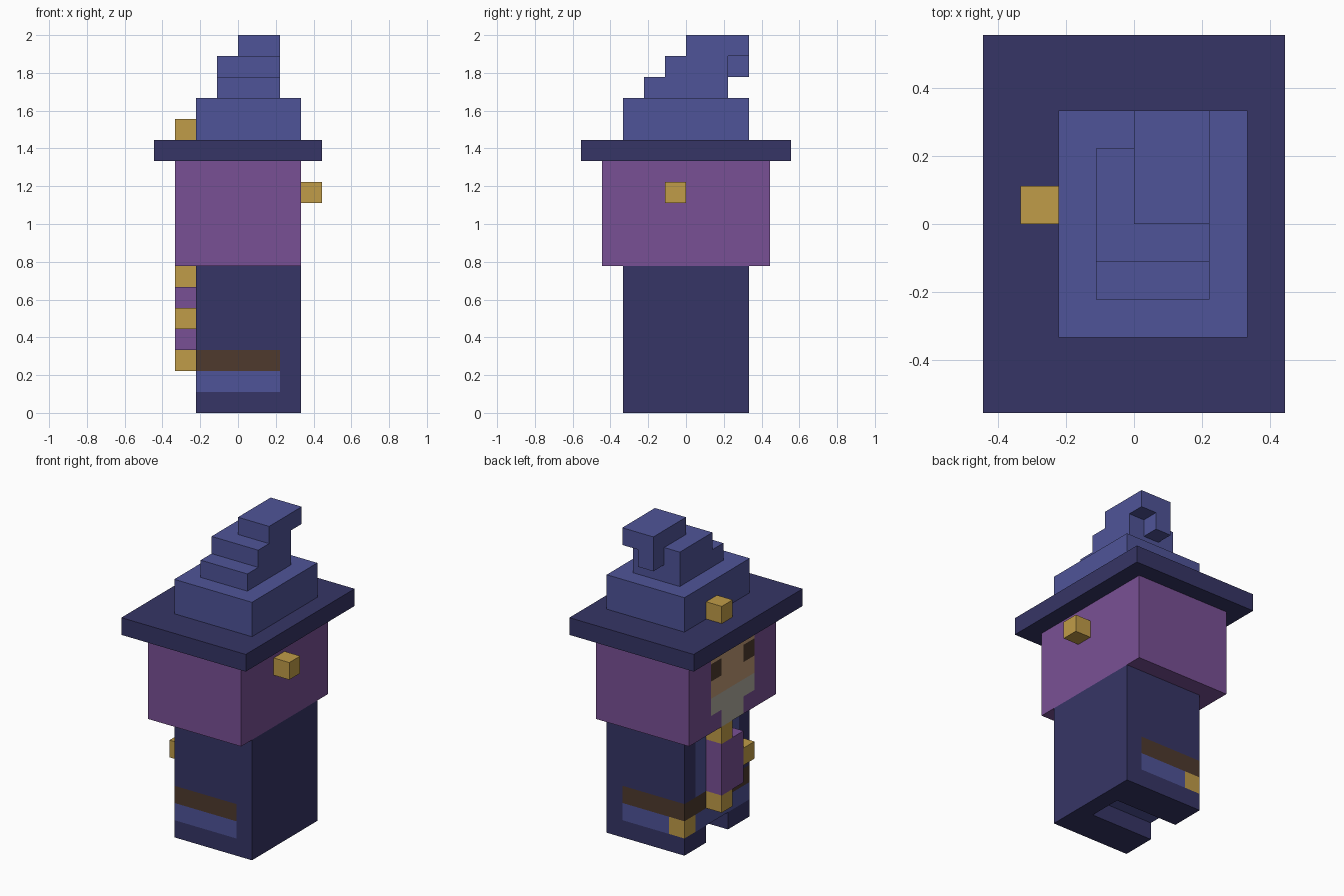
import bpy
import bmesh
from mathutils import Vector

if "Cube" in bpy.data.objects:
    bpy.data.objects.remove(bpy.data.objects["Cube"], do_unlink=True)

U = 1 / 9  # one block


def linear(c):
    c /= 255
    return c / 12.92 if c <= 0.04045 else ((c + 0.055) / 1.055) ** 2.4


def material(name, rgb):
    m = bpy.data.materials.new(name)
    colour = (*[linear(c) for c in rgb], 1)
    m.diffuse_color = colour
    m.use_nodes = True
    bsdf = next(n for n in m.node_tree.nodes if n.type == 'BSDF_PRINCIPLED')
    bsdf.inputs["Base Color"].default_value = colour
    bsdf.inputs["Roughness"].default_value = 0.9
    return m


NAVY = material("navy", (54, 53, 102))
BLUE = material("blue", (79, 84, 152))
PURPLE = material("purple", (121, 80, 149))
GOLD = material("gold", (192, 156, 72))
BROWN = material("brown", (78, 58, 45))
SKIN = material("skin", (190, 152, 116))
GREY = material("beard grey", (175, 171, 158))


def box(name, x, y, z, mats, cuts=((), (), ()), rule=None):
    """Box between block coordinates, sliced at cuts, coloured by rule(centre, normal)."""
    bm = bmesh.new()
    bmesh.ops.create_cube(bm, size=1)
    for v in bm.verts:
        v.co = Vector([a + (b - a) * (c + 0.5) for (a, b), c in zip((x, y, z), v.co)])
    for axis, places in enumerate(cuts):
        for p in places:
            n = Vector((0, 0, 0))
            n[axis] = 1
            bmesh.ops.bisect_plane(bm, geom=bm.verts[:] + bm.edges[:] + bm.faces[:],
                                   plane_co=n * p, plane_no=n)
    bm.normal_update()
    if rule:
        for f in bm.faces:
            f.material_index = mats.index(rule(f.calc_center_median(), f.normal))
    bmesh.ops.scale(bm, vec=(U, U, U), verts=bm.verts)
    mesh = bpy.data.meshes.new(name)
    bm.to_mesh(mesh)
    bm.free()
    for m in mats:
        mesh.materials.append(m)
    ob = bpy.data.objects.new(name, mesh)
    bpy.context.scene.collection.objects.link(ob)
    return ob


# Robe: coloured bands on three sides, blue inner garment on the -x side
def robe_colour(c, n):
    if n.x > 0.5 or n.z > 0.5:
        return NAVY
    if n.z < -0.5:
        return BLUE if c.x < 2 and abs(c.y) < 1 else NAVY
    if c.z < 2 and c.x < -1 and c.y > 2:
        return GOLD
    if c.x < 2 and c.z < 3:
        return BLUE if c.z < 2 else BROWN
    if n.x < -0.5 and abs(c.y) < 2:
        return BLUE
    return NAVY


box("robe", (-2, 3), (-3, 3), (1, 7), [NAVY, BLUE, BROWN, GOLD],
    ((-1, 2), (-2, -1, 1, 2), (2, 3)), robe_colour)

# Hem with a gap between the feet
box("right_foot", (-2, 3), (-3, -1), (0, 1), [NAVY])
box("left_foot", (-2, 3), (1, 3), (0, 1), [NAVY])
box("back_hem", (2, 3), (-1, 1), (0, 1), [NAVY])


# Hood with face and beard on the -x side
def hood_colour(c, n):
    if n.x > -0.5 or abs(c.y) > 2:
        return PURPLE
    if c.z > 9:
        return BROWN if 10 < c.z < 11 and abs(c.y) > 1 else SKIN
    return GREY if c.z > 8 or abs(c.y) < 1 else PURPLE


box("hooded_head", (-3, 3), (-4, 4), (7, 12), [PURPLE, SKIN, GREY, BROWN],
    ((), (-2, -1, 1, 2), (8, 9, 10, 11)), hood_colour)

# Chest ornament
box("chest_panel", (-3, -2), (-1, 1), (3, 6), [PURPLE])
box("collar_clasp", (-3, -2), (0, 1), (6, 7), [GOLD])
box("belt_buckle", (-3, -2), (0, 1), (2, 3), [GOLD])
box("side_clasp", (-3, -2), (-2, -1), (4, 5), [GOLD])

# Single studs
box("hood_stud", (3, 4), (-1, 0), (10, 11), [GOLD])
box("hat_stud", (-3, -2), (0, 1), (13, 14), [GOLD])

# Stepped hat with a bent tip
box("hat_brim", (-4, 4), (-5, 5), (12, 13), [NAVY])
box("hat_crown", (-2, 3), (-3, 3), (13, 15), [BLUE])
box("hat_step_lower", (-1, 2), (-2, 2), (15, 16), [BLUE])
box("hat_step_upper", (-1, 2), (-1, 2), (16, 17), [BLUE])
box("hat_tip", (0, 2), (0, 3), (17, 18), [BLUE])
box("hat_tip_droop", (0, 1), (2, 3), (16, 17), [BLUE])
